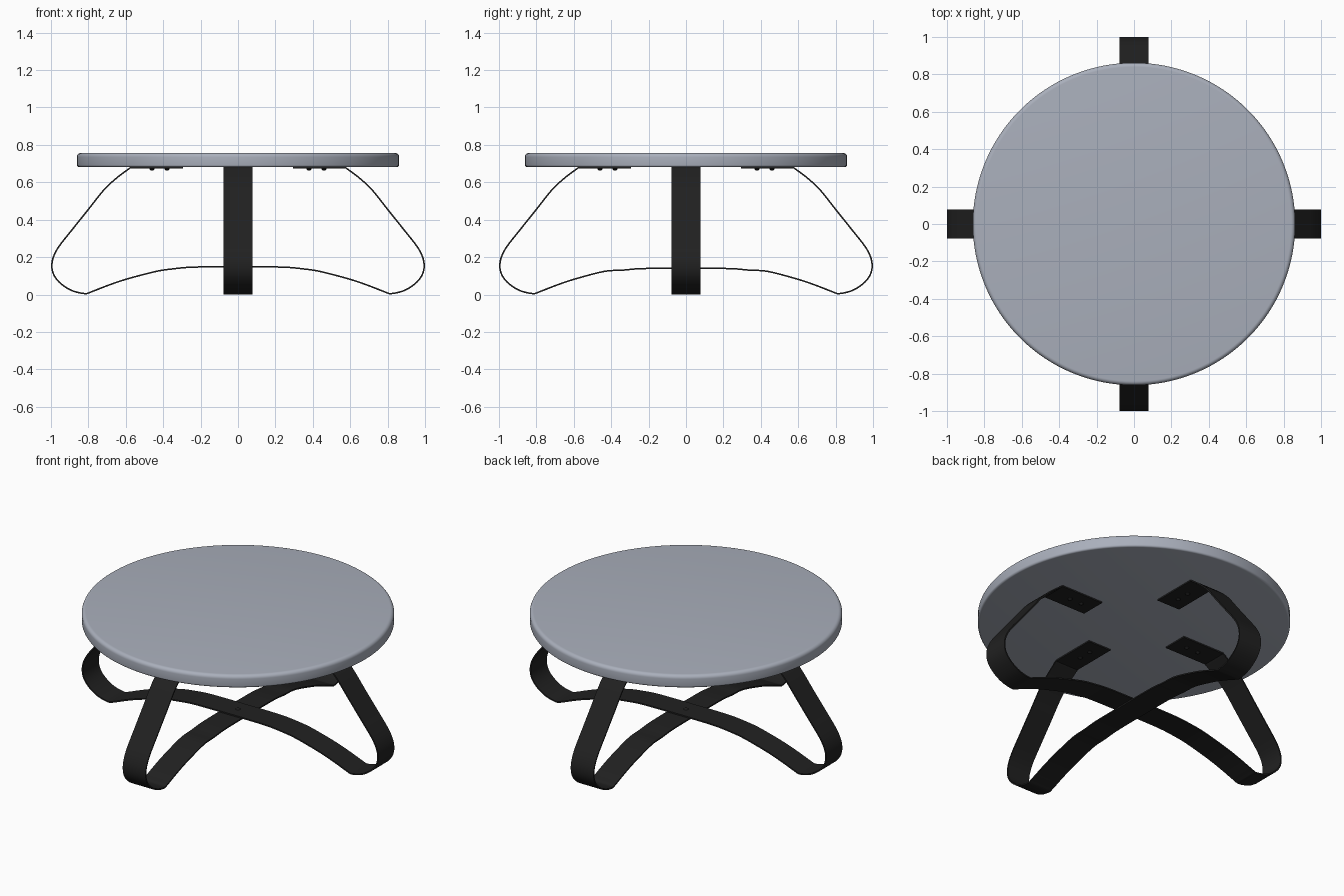
import bpy, bmesh, math
from mathutils import Vector, Matrix

if "Cube" in bpy.data.objects:
    bpy.data.objects.remove(bpy.data.objects["Cube"])


def material(name, rgb):
    m = bpy.data.materials.new(name)
    m.diffuse_color = (*rgb, 1)
    m.use_nodes = True
    m.node_tree.nodes["Principled BSDF"].inputs["Base Color"].default_value = m.diffuse_color
    return m


GREY = material("blue grey top", (0.40, 0.43, 0.50))
BLACK = material("black metal", (0.015, 0.015, 0.015))


def make(name, bm, mat, angle=35):
    bmesh.ops.recalc_face_normals(bm, faces=bm.faces)
    me = bpy.data.meshes.new(name)
    bm.to_mesh(me)
    bm.free()
    me.materials.append(mat)
    ob = bpy.data.objects.new(name, me)
    bpy.context.collection.objects.link(ob)
    bpy.ops.object.select_all(action='DESELECT')
    ob.select_set(True)
    bpy.context.view_layer.objects.active = ob
    bpy.ops.object.shade_smooth_by_angle(angle=math.radians(angle))
    return ob


def lathe(name, profile, mat, steps, loc=(0, 0, 0)):
    """Spin an (r, z) profile that starts and ends on the axis."""
    bm = bmesh.new()
    vs = [bm.verts.new((r, 0, z)) for r, z in profile]
    es = [bm.edges.new(p) for p in zip(vs, vs[1:])]
    bmesh.ops.spin(bm, geom=vs + es, cent=(0, 0, 0), axis=(0, 0, 1),
                   angle=2 * math.pi, steps=steps)
    bmesh.ops.remove_doubles(bm, verts=bm.verts, dist=1e-5)
    bmesh.ops.translate(bm, verts=bm.verts, vec=loc)
    return make(name, bm, mat)


def spline(pts, n=8):
    """Catmull-Rom curve through 2D points."""
    p = [Vector(q) for q in pts]
    p = [2 * p[0] - p[1]] + p + [2 * p[-1] - p[-2]]
    out = []
    for a, b, c, d in zip(p, p[1:], p[2:], p[3:]):
        for i in range(n):
            t = i / n
            out.append(0.5 * (2 * b + (c - a) * t + (2 * a - 5 * b + 4 * c - d) * t * t
                              + (3 * b - a - 3 * c + d) * t ** 3))
    return out + [p[-2]]


def strap(name, centre_z, turn, width=0.154, thick=0.008):
    """Bent flat bar: pad, leg, foot, arch, then mirrored."""
    half = [Vector((0.295, 0.677))] + spline([
        (0.577, 0.677), (0.65, 0.622), (0.718, 0.558), (0.80, 0.455), (0.88, 0.355),
        (0.955, 0.26), (0.987, 0.20), (0.995, 0.147), (0.982, 0.10), (0.947, 0.058), (0.89, 0.022),
        (0.82, 0.005), (0.785, 0.014), (0.70, 0.047), (0.60, 0.081), (0.44, 0.123),
        (0.34, centre_z - 0.010), (0.25, centre_z - 0.002), (0.12, centre_z), (0, centre_z)])
    path = half + [Vector((-p.x, p.y)) for p in reversed(half[:-1])]
    bm = bmesh.new()
    rings = []
    for i, p in enumerate(path):
        t = (path[min(i + 1, len(path) - 1)] - path[max(i - 1, 0)]).normalized()
        n = Vector((-t.y, t.x)) * thick / 2
        if i in (1, len(path) - 2):
            n = Vector((0, thick / 2))
            if i > 1:
                n = -n
            n = n if (n.dot(Vector((-t.y, t.x))) > 0) else -n
        rings.append([bm.verts.new((q.x, y * width / 2, q.y))
                      for q, y in ((p + n, -1), (p + n, 1), (p - n, 1), (p - n, -1))])
    for a, b in zip(rings, rings[1:]):
        for k in range(4):
            bm.faces.new((a[k], a[(k + 1) % 4], b[(k + 1) % 4], b[k]))
    bm.faces.new(rings[0])
    bm.faces.new(rings[-1])
    bmesh.ops.rotate(bm, verts=bm.verts, cent=(0, 0, 0),
                     matrix=Matrix.Rotation(turn, 3, 'Z'))
    return make(name, bm, BLACK)


# round top with softened rim
R, Z0, Z1, B = 0.862, 0.681, 0.757, 0.022
rim = [(R - B + B * math.cos(a), Z1 - B + B * math.sin(a))
       for a in (math.pi / 2 * (1 - i / 6) for i in range(7))]
low = [(R - 0.012 + 0.012 * math.cos(a), Z0 + 0.012 - 0.012 * math.sin(a))
       for a in (math.pi / 2 * i / 4 for i in range(5))]
lathe("table_top", [(0, Z1)] + rim + low + [(0, Z0)], GREY, 128)

# two crossing straps, one just under the other
strap("leg_strap_x", 0.148, 0)
strap("leg_strap_y", 0.140, math.pi / 2)

# bolt where the straps cross
dome = [(0, 0.006), (0.008, 0.005), (0.014, 0.0), (0.014, -0.002), (0, -0.002)]
lathe("crossing_bolt", dome, BLACK, 20, (0, 0, 0.152))

# screws under the pads
screw = [(0, -0.010), (0.007, -0.008), (0.013, -0.002), (0.013, 0.002), (0, 0.002)]
for i in range(4):
    a = i * math.pi / 2
    for d in (0.38, 0.46):
        lathe(f"pad_screw_{i}_{int(d * 100)}", screw, BLACK, 16,
              (d * math.cos(a), d * math.sin(a), 0.672))
